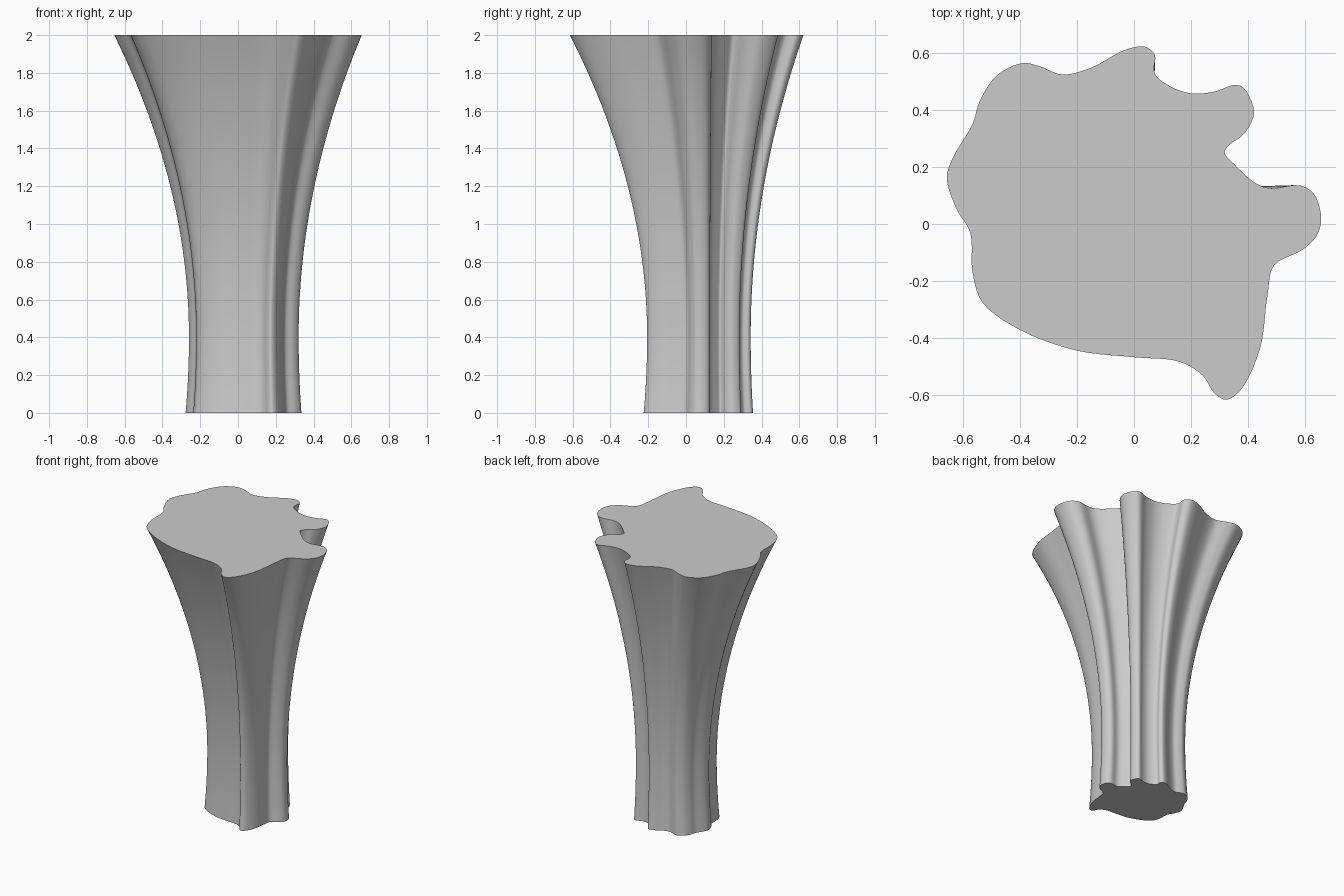
import bpy
import bmesh
import math
from mathutils import Vector

cube = bpy.data.objects.get("Cube")
if cube:
    bpy.data.objects.remove(cube, do_unlink=True)

# Key points of the fluted cross-section at the top, counter-clockwise
OUTLINE = [
    (.655, .02), (.63, .105), (.58, .135), (.48, .125), (.43, .14), (.35, .21),
    (.317, .25), (.335, .278), (.385, .315), (.42, .39), (.385, .475), (.355, .487),
    (.28, .463), (.2, .457), (.13, .48), (.076, .52), (.07, .545), (.073, .59),
    (.04, .62), (-.03, .61), (-.15, .547), (-.25, .523), (-.33, .552), (-.39, .563),
    (-.48, .52), (-.54, .43), (-.565, .35), (-.635, .23), (-.655, .16), (-.62, .05),
    (-.573, -.03), (-.565, -.17), (-.53, -.275), (-.4, -.37), (-.2, -.443), (0, -.466),
    (.16, -.482), (.24, -.53), (.28, -.59), (.32, -.615), (.37, -.585), (.44, -.44),
    (.467, -.25), (.49, -.145), (.59, -.09), (.64, -.04),
]
CENTRE = Vector((.055, .12))
HEIGHT = 2.0
RINGS = 32
STEPS = 5


def smooth_loop(points, steps):
    """Closed rounded curve through the key points."""
    pts = [Vector(p) for p in points]
    n = len(pts)
    result = []
    for i in range(n):
        a, b, c, d = (pts[(i + k) % n] for k in (-1, 0, 1, 2))
        # Centripetal spacing keeps unevenly spaced points from overshooting
        t1 = math.sqrt((b - a).length)
        t2 = t1 + math.sqrt((c - b).length)
        t3 = t2 + math.sqrt((d - c).length)
        for k in range(steps):
            t = t1 + (t2 - t1) * k / steps
            ab = a.lerp(b, t / t1)
            bc = b.lerp(c, (t - t1) / (t2 - t1))
            cd = c.lerp(d, (t - t2) / (t3 - t2))
            abc = ab.lerp(bc, t / t2)
            bcd = bc.lerp(cd, (t - t1) / (t3 - t1))
            result.append(abc.lerp(bcd, (t - t1) / (t2 - t1)))
    return result


def flare(z):
    """Scale of the section: narrow waist low down, widening to the top."""
    waist, low = .443, .4
    rise = .557 if z > low else .4
    return waist + rise * ((z - low) / (HEIGHT - low)) ** 2


def make_material(name, colour):
    mat = bpy.data.materials.new(name)
    mat.use_nodes = True
    mat.diffuse_color = colour
    mat.node_tree.nodes["Principled BSDF"].inputs["Base Color"].default_value = colour
    return mat


# Fluted column: the section lofted upwards, closed by flat caps
section = smooth_loop(OUTLINE, STEPS)
bm = bmesh.new()
rings = []
for r in range(RINGS + 1):
    z = HEIGHT * r / RINGS
    ring = [CENTRE + (p - CENTRE) * flare(z) for p in section]
    rings.append([bm.verts.new((p.x, p.y, z)) for p in ring])
for low, high in zip(rings, rings[1:]):
    for i in range(len(section)):
        j = (i + 1) % len(section)
        bm.faces.new((low[i], low[j], high[j], high[i]))
bm.faces.new(rings[-1])
bm.faces.new(reversed(rings[0]))

mesh = bpy.data.meshes.new("fluted_column")
bm.to_mesh(mesh)
bm.free()
column = bpy.data.objects.new("fluted_column", mesh)
bpy.context.collection.objects.link(column)
mesh.materials.append(make_material("light grey", (.6, .6, .6, 1)))

# Smooth flutes with crisp cap edges
bpy.ops.object.select_all(action="DESELECT")
column.select_set(True)
bpy.context.view_layer.objects.active = column
bpy.ops.object.shade_smooth_by_angle(angle=math.radians(40))
